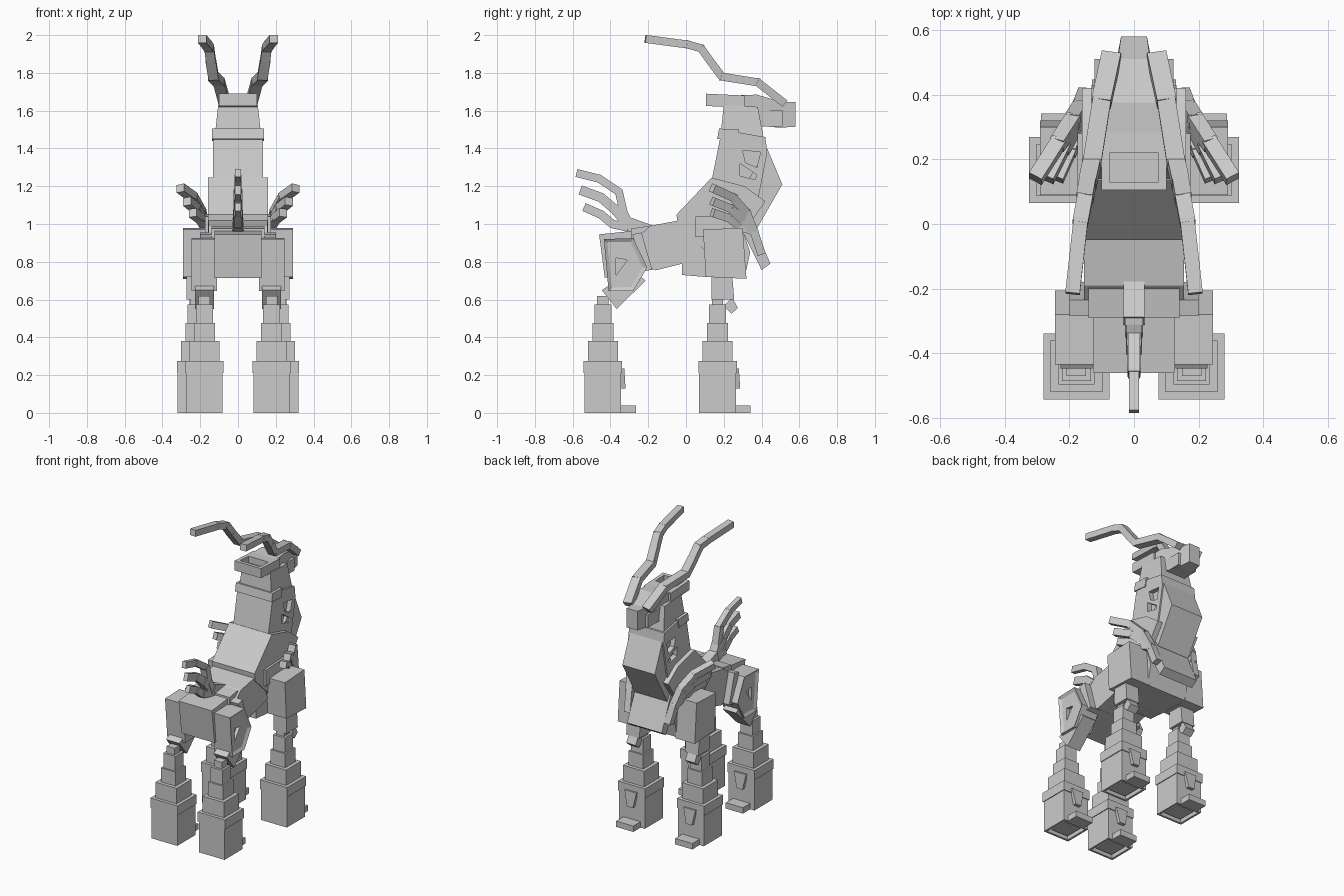
import bpy, bmesh
from mathutils import Vector

if "Cube" in bpy.data.objects:
    bpy.data.objects.remove(bpy.data.objects["Cube"])

GREY = (0.6, 0.6, 0.6, 1)
mat = bpy.data.materials.new("light grey")
mat.use_nodes = True
mat.diffuse_color = GREY
mat.node_tree.nodes["Principled BSDF"].inputs["Base Color"].default_value = GREY


def finish(name, bm):
    bmesh.ops.recalc_face_normals(bm, faces=bm.faces)
    mesh = bpy.data.meshes.new(name)
    bm.to_mesh(mesh)
    bm.free()
    mesh.materials.append(mat)
    obj = bpy.data.objects.new(name, mesh)
    bpy.context.collection.objects.link(obj)
    return obj


def prism(name, profile, x0=0.0, x1=None, w=None):
    """Side profile of (y, z[, half width]) spanned in x."""
    bm = bmesh.new()
    rings = []
    for side in (0, 1):
        ring = []
        for p in profile:
            half = p[2] if len(p) > 2 else w
            x = (x0, x1)[side] if x1 is not None else x0 + (half if side else -half)
            ring.append(bm.verts.new((x, p[0], p[1])))
        rings.append(ring)
        bm.faces.new(ring)
    n = len(profile)
    for i in range(n):
        j = (i + 1) % n
        bm.faces.new((rings[0][i], rings[0][j], rings[1][j], rings[1][i]))
    return finish(name, bm)


def box(name, x, y, z):
    return prism(name, [(y[0], z[0]), (y[1], z[0]), (y[1], z[1]), (y[0], z[1])], x[0], x[1])


def inset(obj, direction, steps):
    """Inset the face furthest along a direction, once per (thickness, depth)."""
    bm = bmesh.new()
    bm.from_mesh(obj.data)
    d = Vector(direction)
    face = max(bm.faces, key=lambda f: f.calc_center_median().dot(d))
    for t, depth in steps:
        bmesh.ops.inset_individual(bm, faces=[face], thickness=t, depth=depth)
    bm.to_mesh(obj.data)
    bm.free()


def cut(obj, cutter):
    """Subtract a cutter, then discard it."""
    cutter.hide_render = True
    mod = obj.modifiers.new("cut", "BOOLEAN")
    mod.operation = "DIFFERENCE"
    mod.solver = "EXACT"
    mod.object = cutter
    graph = bpy.context.evaluated_depsgraph_get()
    obj.data = bpy.data.meshes.new_from_object(obj.evaluated_get(graph))
    obj.modifiers.clear()
    bpy.data.objects.remove(cutter)


def beams(name, points, w0, w1, t, mirror=1):
    """Chain of square-ended bars along a path, tapering in width."""
    pts = [Vector((p[0] * mirror, p[1], p[2])) for p in points]
    bm = bmesh.new()
    n = len(pts) - 1
    for i in range(n):
        d = (pts[i + 1] - pts[i]).normalized()
        side = (Vector((1, 0, 0)) - d * d.x).normalized()
        up = side.cross(d)
        half = (w0 + (w1 - w0) * i / max(n - 1, 1)) / 2
        a = pts[i] - d * (0.008 if i else 0)
        b = pts[i + 1] + d * (0.008 if i < n - 1 else 0)
        ends = [[bm.verts.new(p + side * half * s + up * t / 2 * u)
                 for s, u in ((-1, -1), (1, -1), (1, 1), (-1, 1))] for p in (a, b)]
        for e in ends:
            bm.faces.new(e)
        for k in range(4):
            m = (k + 1) % 4
            bm.faces.new((ends[0][k], ends[0][m], ends[1][m], ends[1][k]))
    return finish(name, bm)


# Torso
prism("rear_body", [(-.46, .945), (-.22, .97), (-.17, .76), (-.43, .715)], w=.125)
prism("mid_body", [(-.245, .94), (-.19, .99), (.02, 1.03), (.1, .82), (-.16, .755), (-.2, .77)], w=.155)
prism("hip_band", [(-.285, .945), (-.235, .955), (-.18, .76), (-.215, .75)], w=.2)
prism("hip_bridge", [(-.29, .9), (-.29, .975), (-.2, .99), (-.18, .9)], w=.14)
prism("belly", [(-.02, .9), (-.02, .73), (.1, .72), (.31, .715), (.34, .85), (.3, .97), (.05, .97)], w=.15)
prism("yoke", [(.05, .93), (.05, 1.04), (.28, 1.05), (.3, .93)], w=.175)
prism("chest", [(.135, 1.245), (-.05, 1.05), (-.045, 1.0), (.1, .86), (.31, .96), (.42, 1.12), (.31, 1.2)], w=.16)
prism("breast_slab", [(.447, .79), (.4, .757), (.256, 1.05), (.31, 1.1)], w=.13)
prism("breast_bulge", [(.43, 1.4), (.51, 1.21), (.375, .975), (.28, 1.15)], w=.122)

# Neck with side windows
neck = prism("neck", [(.19, 1.5), (.42, 1.46), (.43, 1.38), (.38, 1.12), (.13, 1.2)], w=.132)
for s in (-1, 1):
    for win in ([(.3, 1.39), (.395, 1.38), (.375, 1.3), (.315, 1.325)],
                [(.285, 1.32), (.375, 1.26), (.365, 1.235), (.285, 1.255)]):
        cut(neck, prism("window_cutter", win, s * .1, s * .2))
prism("neck_collar", [(.175, 1.505), (.28, 1.5), (.27, 1.44), (.165, 1.45)], w=.138)
prism("upper_neck", [(.2, 1.63, .105), (.38, 1.62, .105), (.41, 1.46, .12), (.185, 1.49, .12)])

# Head with an open crest
prism("head", [(.25, 1.68, .09), (.375, 1.685, .085), (.51, 1.645, .05), (.58, 1.645, .04),
               (.58, 1.515, .04), (.5, 1.51, .055), (.375, 1.52, .08), (.31, 1.6, .085)])
box("jaw", (-.07, .07), (.37, .51), (1.515, 1.6))
crest = prism("crest", [(.105, 1.625), (.105, 1.69), (.31, 1.68), (.31, 1.615)], w=.1)
cut(crest, box("crest_cutter", (-.075, .075), (.13, .22), (1.64, 1.8)))

# Tail
beams("tail_root", [(0, -.19, .96), (0, -.3, 1.0)], .066, .066, .07)
beams("tail_upper", [(0, -.28, .96), (0, -.33, 1.06), (0, -.355, 1.17), (0, -.46, 1.24), (0, -.58, 1.27)], .055, .03, .042)
beams("tail_middle", [(0, -.31, 1.0), (0, -.38, 1.08), (0, -.45, 1.14), (0, -.56, 1.18)], .05, .03, .05)
beams("tail_lower", [(0, -.3, .98), (0, -.39, 1.0), (0, -.45, 1.05), (0, -.54, 1.09)], .05, .03, .045)

# Paired parts
for s, side in ((1, "left"), (-1, "right")):
    beams(side + "_horn", [(.07, .52, 1.64), (.1, .38, 1.75), (.13, .19, 1.78), (.143, .13, 1.86),
                           (.152, .08, 1.93), (.165, .01, 1.95), (.19, -.215, 1.98)], .06, .045, .042, s)

    # Swept-back chest plumes
    root = [(.15, .4, .84), (.165, .36, .96)]
    for name, path in (("outer", [(.19, .32, 1.06), (.235, .25, 1.14), (.305, .14, 1.19)]),
                       ("middle", [(.185, .3, 1.02), (.22, .24, 1.08), (.27, .14, 1.12)]),
                       ("inner", [(.175, .28, .99), (.2, .23, 1.03), (.24, .14, 1.06)])):
        beams(f"{side}_{name}_plume", root + path, .045, .045, .045, s)

    # Shoulder and haunch
    prism(side + "_shoulder", [(.09, .97), (.3, .98), (.32, .71), (.105, .72)], s * .145, s * .29)
    haunch = prism(side + "_haunch", [(-.435, .92), (-.28, .925), (-.205, .77), (-.28, .645), (-.41, .645)],
                   s * .11, s * .245)
    inset(haunch, (s, 0, 0), [(.025, -.012)])
    cut(haunch, prism("slot_cutter", [(-.37, .82), (-.31, .81), (-.37, .73)], s * .21, s * .3))

    # Knees
    fx, rx = s * .222, s * .178
    prism(side + "_front_knee", [(.135, .73), (.245, .73), (.255, .6), (.135, .6)], fx, w=.05)
    prism(side + "_front_kneecap", [(.245, .61), (.275, .555), (.24, .525), (.2, .565)], fx, w=.035)
    prism(side + "_rear_knee", [(-.446, .65), (-.367, .55), (-.214, .7), (-.283, .758)], rx, w=.05)

    # Stepped lower legs and hooves
    for end, cx, cy in (("front", fx, .167), ("rear", rx, -.44)):
        leg = f"{side}_{end}_"
        for part, half, z0, z1 in (("hoof", .097, 0, .22), ("hoof_rim", .102, .21, .275),
                                   ("pastern", .08, .27, .38), ("shin", .056, .38, .475),
                                   ("upper_shin", .045, .475, .575), ("ankle", .03, .57, .62)):
            obj = box(leg + part, (cx - half, cx + half), (cy - half, cy + half), (z0, z1))
            if part == "hoof":
                inset(obj, (0, 0, -1), [(.02, 0), (.004, -.03), (.02, 0), (.004, .02)])
        box(leg + "toe", (cx - .065, cx + .065), (cy + .09, cy + .175), (0, .04))
        prism(leg + "hoof_plate", [(cy + .09, .235, .045), (cy + .113, .235, .045),
                                   (cy + .12, .13, .022), (cy + .09, .13, .022)], cx)
